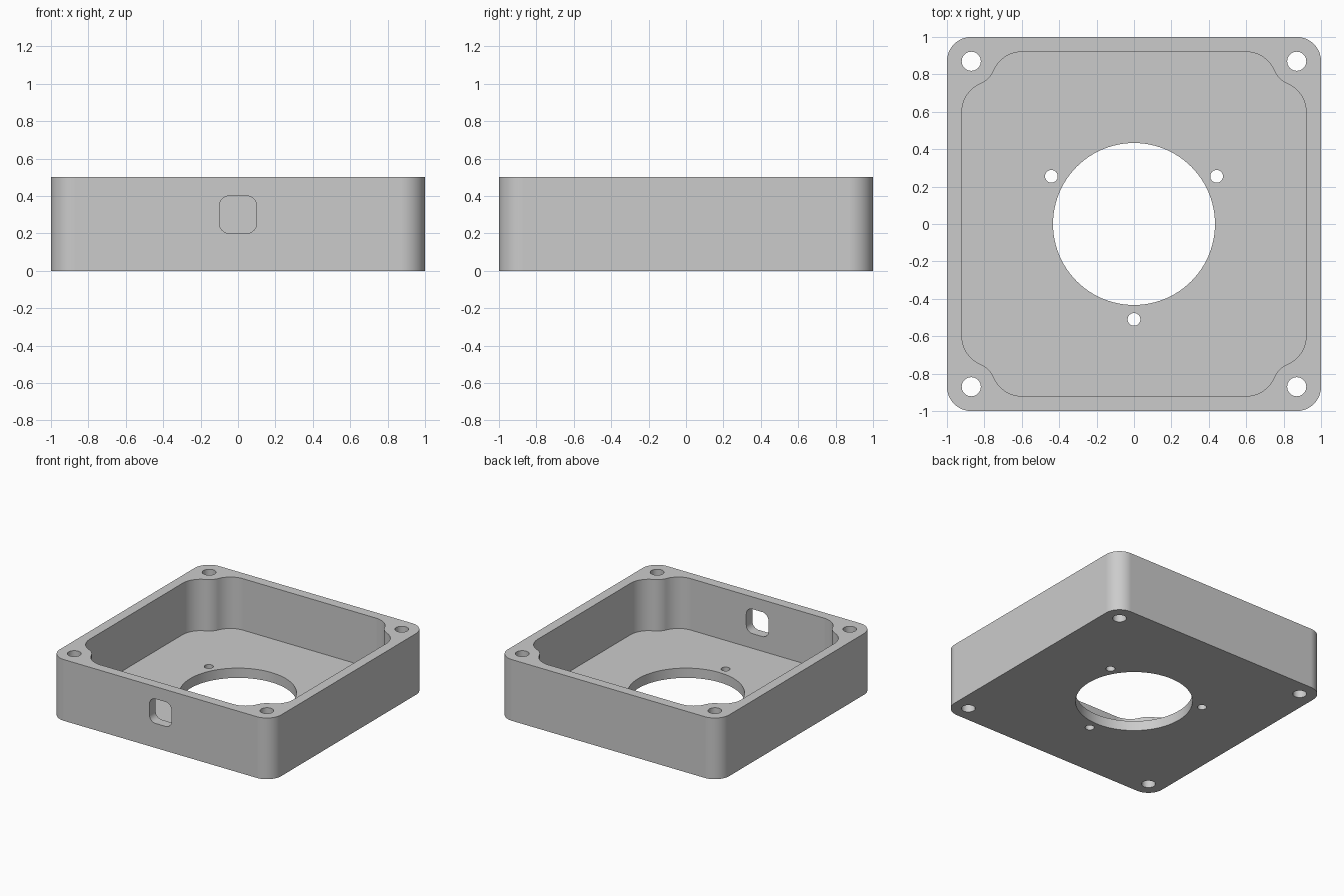
import bpy
import bmesh
from math import radians, degrees, atan2, cos, sin, pi
from mathutils import Matrix, Vector

if "Cube" in bpy.data.objects:
    bpy.data.objects.remove(bpy.data.objects["Cube"])

HEIGHT, FLOOR = 0.5, 0.08
INNER = 0.92            # half width of the cavity
SCREW = 0.87            # screw hole offset
BOSS_R, FILLET_R = 0.13, 0.1625

grey = bpy.data.materials.new("plain grey")
grey.use_nodes = True
grey.diffuse_color = (0.6, 0.6, 0.6, 1)
grey.node_tree.nodes["Principled BSDF"].inputs["Base Color"].default_value = (0.6, 0.6, 0.6, 1)


def arc(cx, cy, r, start, end, steps=12):
    angles = [radians(start + (end - start) * i / steps) for i in range(steps + 1)]
    return [Vector((cx + r * cos(a), cy + r * sin(a))) for a in angles]


def four_corners(corner):
    """Repeat a first-quadrant corner around the origin."""
    return [Matrix.Rotation(k * pi / 2, 2) @ p for k in range(4) for p in corner]


def circle(cx, cy, r, steps=48):
    return arc(cx, cy, r, 0, 360, steps)[:-1]


def prism(name, outline, bottom, top):
    bm = bmesh.new()
    base = bm.faces.new([bm.verts.new((p.x, p.y, bottom)) for p in outline])
    side = bmesh.ops.extrude_face_region(bm, geom=[base])
    bmesh.ops.translate(bm, vec=(0, 0, top - bottom),
                        verts=[g for g in side["geom"] if isinstance(g, bmesh.types.BMVert)])
    bmesh.ops.recalc_face_normals(bm, faces=bm.faces)
    mesh = bpy.data.meshes.new(name)
    bm.to_mesh(mesh)
    bm.free()
    mesh.materials.append(grey)
    obj = bpy.data.objects.new(name, mesh)
    bpy.context.collection.objects.link(obj)
    return obj


# Outer block with rounded vertical corners
housing = prism("housing", four_corners(arc(SCREW, SCREW, 1 - SCREW, 0, 90, 16)), 0, HEIGHT)

# Cavity whose corners curve around the screw bosses
near = INNER - FILLET_R
far = 0.6
turn = degrees(atan2(SCREW - far, SCREW - near))
corner = (arc(near, far, FILLET_R, 0, turn)
          + arc(SCREW, SCREW, BOSS_R, 180 + turn, 270 - turn)[1:-1]
          + arc(far, near, FILLET_R, 90 - turn, 90))
cutters = [prism("cavity_cutter", four_corners(corner), FLOOR, HEIGHT + 0.1)]

# Large central opening
cutters.append(prism("opening_cutter", circle(0, 0, 0.433, 96), -0.1, 0.2))

# Three small mounting holes around the opening
for angle in (30, 150, 270):
    a = radians(angle)
    cutters.append(prism("mount_hole_cutter",
                         circle(0.51 * cos(a), 0.51 * sin(a), 0.034, 32), -0.1, 0.2))

# Screw holes through the four corners
for sx in (-1, 1):
    for sy in (-1, 1):
        cutters.append(prism("screw_hole_cutter",
                             circle(sx * SCREW, sy * SCREW, 0.051, 40), -0.1, HEIGHT + 0.1))

# Rounded cable port in the front wall
port = [p + Vector((0, 0.3)) for p in four_corners(arc(0.045, 0.045, 0.055, 0, 90, 8))]
port_cutter = prism("port_cutter", port, 0.8, 1.1)
port_cutter.data.transform(Matrix.Rotation(pi / 2, 4, "X"))
cutters.append(port_cutter)

# Cut everything out of the block
bpy.ops.object.select_all(action="DESELECT")
bpy.context.view_layer.objects.active = housing
housing.select_set(True)
for cutter in cutters:
    cutter.hide_render = True
    mod = housing.modifiers.new("cut", "BOOLEAN")
    mod.operation = "DIFFERENCE"
    mod.solver = "EXACT"
    mod.object = cutter
    bpy.ops.object.modifier_apply(modifier=mod.name)
    bpy.data.objects.remove(cutter)

# Smooth curves, crisp edges, even flats
bpy.ops.object.shade_smooth_by_angle(angle=radians(30))
weighted = housing.modifiers.new("even_flats", "WEIGHTED_NORMAL")
weighted.keep_sharp = True
